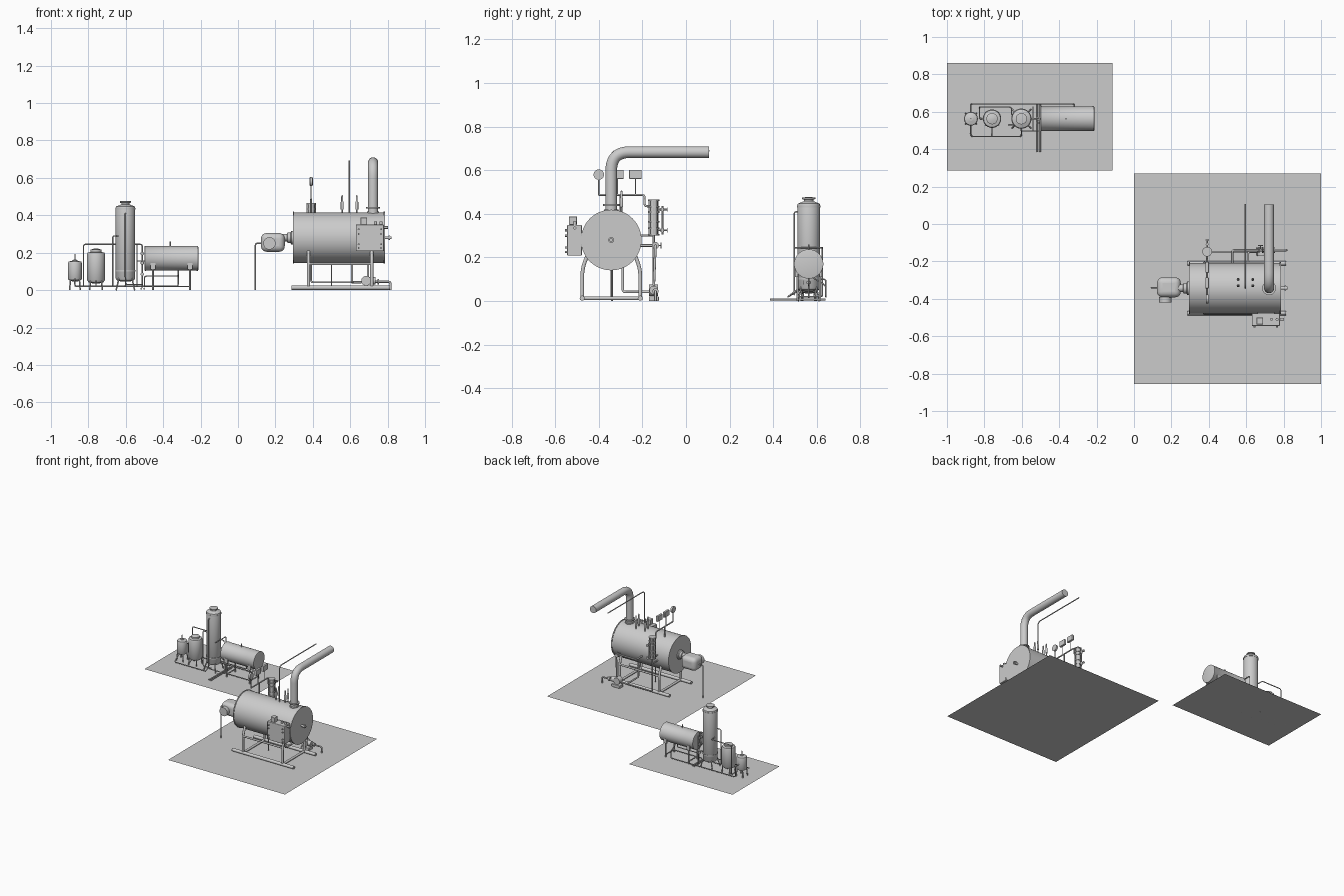
import bpy, math
from mathutils import Vector

if "Cube" in bpy.data.objects:
    bpy.data.objects.remove(bpy.data.objects["Cube"])


def finish(name, verts, faces, smooth=True):
    me = bpy.data.meshes.new(name)
    me.from_pydata(verts, [], faces)
    ob = bpy.data.objects.new(name, me)
    bpy.context.collection.objects.link(ob)
    if smooth:
        activate(ob)
        bpy.ops.object.shade_smooth_by_angle(angle=math.radians(35))
    return ob


def activate(ob):
    bpy.ops.object.select_all(action='DESELECT')
    ob.select_set(True)
    bpy.context.view_layer.objects.active = ob


def lathe(name, loc, profile, axis='Z', n=32):
    """Revolve (radius, height) pairs about an axis through loc."""
    vs, fs = [], []
    for r, h in profile:
        for i in range(n):
            t = 2 * math.pi * i / n
            a, b = r * math.cos(t), r * math.sin(t)
            p = {'Z': (a, b, h), 'X': (h, a, b), 'Y': (b, h, a)}[axis]
            vs.append(Vector(p) + Vector(loc))
    for k in range(len(profile) - 1):
        for i in range(n):
            j = (i + 1) % n
            fs.append((k * n + i, k * n + j, k * n + n + j, k * n + n + i))
    fs.append(tuple(reversed(range(n))))
    fs.append(tuple(range(len(vs) - n, len(vs))))
    return finish(name, vs, fs)


def cyl(name, loc, r, h, axis='Z', n=24):
    return lathe(name, loc, [(r, 0), (r, h)], axis, n)


def box(name, lo, hi, bevel=0.0, seg=3):
    vs = [(x, y, z) for x in (lo[0], hi[0]) for y in (lo[1], hi[1]) for z in (lo[2], hi[2])]
    fs = [(0, 1, 3, 2), (4, 6, 7, 5), (0, 4, 5, 1), (2, 3, 7, 6), (0, 2, 6, 4), (1, 5, 7, 3)]
    ob = finish(name, vs, fs, bevel > 0)
    if bevel:
        m = ob.modifiers.new('bevel', 'BEVEL')
        m.width, m.segments = bevel, seg
    return ob


def pipe(name, pts, r=0.004, bend=0.012, steps=5):
    """Round tube along a path with filleted corners."""
    p = [Vector(q) for q in pts]
    path = [p[0]]
    for a, b, c in zip(p, p[1:], p[2:]):
        d = min(bend, (a - b).length * .49, (c - b).length * .49)
        s, e = b + (a - b).normalized() * d, b + (c - b).normalized() * d
        for i in range(steps + 1):
            t = i / steps
            path.append(s * (1 - t) ** 2 + b * 2 * t * (1 - t) + e * t * t)
    path.append(p[-1])
    cu = bpy.data.curves.new(name, 'CURVE')
    cu.dimensions = '3D'
    cu.bevel_depth, cu.bevel_resolution, cu.use_fill_caps = r, 3 if r < .015 else 7, True
    sp = cu.splines.new('POLY')
    sp.points.add(len(path) - 1)
    for q, v in zip(sp.points, path):
        q.co = (*v, 1)
    ob = bpy.data.objects.new(name, cu)
    bpy.context.collection.objects.link(ob)
    activate(ob)
    bpy.ops.object.convert(target='MESH')
    bpy.ops.object.shade_smooth_by_angle(angle=math.radians(40))


# Floor slabs (flat sheets)
for name, x0, x1, y0, y1 in (('boiler_floor', 0, 1, -.855, .27), ('treatment_floor', -1, -.115, .285, .86)):
    finish(name, [(x0, y0, 0), (x1, y0, 0), (x1, y1, 0), (x0, y1, 0)], [(0, 1, 2, 3)], False)

# Boiler shell with end rims
BY, BZ = -.343, .28
lathe('boiler_shell', (0, BY, BZ), [(.130, .293), (.139, .293), (.139, .3), (.135, .3), (.135, .778),
                                    (.139, .778), (.139, .785), (.130, .785)], 'X', 64)
lathe('rear_nozzle', (0, BY, BZ), [(.008, .78), (.008, .805), (.013, .805), (.013, .812), (.008, .812), (.008, .82)], 'X')

# Burner
lathe('burner_neck', (0, BY, BZ), [(.02, .235), (.02, .262), (.028, .265), (.028, .28), (.036, .285), (.036, .295)], 'X')
box('burner_housing', (.123, -.392, .205), (.25, -.285, .305), .03, 5)
cyl('burner_motor', (.168, -.419, .25), .033, .03, 'Y')
pipe('fuel_line', [(.13, -.34, .25), (.093, -.34, .25), (.093, -.34, 0)], .004)

# Skid rails, cross bars and bent legs
for s in (-1, 1):
    y = BY + s * .133
    pipe('skid_rail', [(.287, y, .013), (.812, y, .013)], .012)
    pipe('leg_tie_bar', [(.375, y, .14), (.715, y, .14)], .007)
    for x in (.377, .715):
        pipe('leg', [(x, y, .015), (x, y, .15), (x, BY + s * .105, .22)], .009, .04)
for x in (.377, .715):
    pipe('cross_bar', [(x, BY - .133, .013), (x, BY + .133, .013)], .009)

# Flue
pipe('flue_pipe', [(.722, BY, .38), (.722, BY, .683), (.722, .105, .683)], .027, .085, 14)
cyl('flue_flange', (.722, BY, .437), .037, .008)
cyl('flue_collar', (.722, BY, .40), .033, .02)

# Steam vent line and safety valves on the crown
pipe('vent_line', [(.595, BY, .40), (.595, BY, .69), (.595, .107, .69)], .004, .03)
for x in (.557, .635):
    for y in (-.33, -.296):
        lathe('safety_valve', (x, y, 0), [(.004, .4), (.004, .43), (.008, .432), (.008, .47), (.005, .475),
                                          (.005, .5), (.002, .508)], n=16)

# Pressure gauge manifold
GX = .391
pipe('gauge_manifold', [(GX, -.4, .487), (GX, -.19, .487), (GX, -.19, .435), (GX, -.15, .435)], .005)
for y in (-.4, -.315, -.232):
    pipe('gauge_riser', [(GX, y, .484), (GX, y, .57)], .003)
cyl('pressure_gauge', (GX - .007, -.4, .58), .024, .014, 'X')
for y in (-.315, -.232):
    box('pressure_switch', (GX - .009, y - .029, .56), (GX + .009, y + .029, .602), .003)
pipe('manifold_feed', [(GX, -.3, .40), (GX, -.3, .487)], .005)

# Water level column with ribs and sight glass
CY = -.148
cyl('level_column', (GX, CY, .3), .02, .165)
for z in (.3, .33, .36, .405, .43, .458):
    cyl('column_flange', (GX, CY, z), .026, .007)
for i in range(8):
    t = i * math.pi / 4
    cyl('column_rod', (GX + .023 * math.cos(t), CY + .023 * math.sin(t), .3), .002, .165, n=8)
for z in (.3, .257):
    pipe('column_link', [(GX, -.22, z), (GX, CY, z)], .005)
for z in (.325, .42):
    pipe('glass_arm', [(GX, CY, z), (GX, -.085, z)], .004)
    cyl('glass_cock', (GX, -.108, z - .008), .008, .016, n=12)
    cyl('cock_wheel', (GX, -.088, z), .01, .004, 'Y', 12)
cyl('sight_glass', (GX, -.108, .305), .004, .13, n=12)

# Blowdown piping under the shell
pipe('column_drain', [(GX, CY, .31), (GX, CY, .042), (.61, CY, .042)], .005)
pipe('shell_blowdown', [(.61, -.29, .17), (.61, -.29, .042), (.61, CY, .042), (.66, CY, .042)], .006)
pipe('bottom_drain', [(.5, BY, .15), (.5, BY, .013)], .003)

# Feed pump and feed line
box('pump_base', (.655, -.17, 0), (.725, -.125, .022), .003)
cyl('pump_casing', (.685, -.17, .05), .026, .042, 'Y')
cyl('pump_motor', (.685, CY, .05), .02, .05, 'X')
pipe('feed_line', [(.695, CY, .06), (.695, -.14, .255), (.525, -.14, .255), (.525, -.215, .255)], .006)
for x in (.665, .685):
    cyl('feed_valve', (x, -.14, .255), .016, .006, 'X', 16)
cyl('feed_valve_wheel', (.676, -.118, .255), .014, .005, 'Y', 16)
pipe('feed_valve_stem', [(.676, -.14, .255), (.676, -.115, .255)], .003)
pipe('pump_suction', [(.72, -.14, .045), (.815, -.14, .045), (.815, -.14, 0)], .006)
cyl('suction_flange', (.745, -.14, .045), .014, .01, 'X', 16)

# Control cabinet
box('control_cabinet', (.63, -.545, .208), (.78, -.478, .35), .004)
box('cabinet_bracket', (.66, -.48, .24), (.75, -.45, .32))
box('cabinet_top_switch', (.655, -.537, .35), (.69, -.5, .388), .003)
for x in (.735, .765):
    cyl('cabinet_gland', (x, -.51, .348), .008, .018, n=12)
for x in (.645, .765):
    for z in (.225, .245, .3, .325):
        cyl('cabinet_knob', (x, -.554, z), .005, .012, 'Y', 12)
cyl('cabinet_siren', (.778, -.51, .335), .007, .025, 'X', 12)

# Water treatment vessels on splayed legs
TY = .563


def vessel(name, x, profile, r, leg_top, spread):
    lathe(name, (x, TY, 0), profile, n=40)
    for i in range(4):
        t = math.pi / 4 + i * math.pi / 2
        c, s = math.cos(t), math.sin(t)
        pipe(name + '_leg', [(x + c * r, TY + s * r, leg_top), (x + c * spread, TY + s * spread, 0)], .004)


vessel('dosing_tank', -.872, [(.01, .045), (.034, .055), (.037, .06), (.037, .145), (.034, .152), (.012, .158),
                              (.012, .162), (.003, .163), (.003, .192)], .032, .07, .04)
vessel('brine_tank', -.759, [(.015, .035), (.04, .042), (.049, .055), (.049, .19), (.045, .2), (.03, .204),
                             (.03, .216), (.01, .222)], .042, .06, .047)
vessel('softener_column', -.602, [(.02, .045), (.045, .052), (.052, .062), (.052, .44), (.05, .447), (.022, .458),
                                  (.022, .465), (.03, .468), (.03, .475), (.01, .477)], .045, .075, .07)
for z in (.1, .43):
    cyl('column_band', (-.602, TY, z), .054, .008, n=40)

# Horizontal storage tank and its cradle
lathe('storage_tank', (0, TY, .17), [(.06, -.5), (.067, -.498), (.067, -.492), (.066, -.49), (.066, -.222),
                                     (.067, -.22), (.067, -.214), (.06, -.212)], 'X', 48)
cyl('tank_vent', (-.363, TY, .23), .004, .03, n=12)
for x in (-.455, -.257):
    for s in (-1, 1):
        pipe('tank_leg', [(x, TY + s * .052, 0), (x, TY + s * .052, .13)], .005)
        box('tank_saddle', (x - .014, TY + s * .056 - .006, .11), (x + .014, TY + s * .056 + .006, .145))
    pipe('tank_cross_bar', [(x, TY - .052, .02), (x, TY + .052, .02)], .004)

# Treatment plant pipework
P = .0035
pipe('dosing_line', [(-.872, TY, .1), (-.872, .642, .1), (-.872, .642, .02), (-.32, .642, .02), (-.32, .642, .07), (-.32, TY, .12)], P)
pipe('floor_header', [(-.872, .53, .06), (-.872, .468, .02), (-.602, .468, .02), (-.602, .52, .06)], P)
pipe('brine_drain', [(-.759, .53, .055), (-.759, .468, .02)], P)
pipe('brine_riser', [(-.81, TY, .02), (-.826, TY, .02), (-.826, .625, .02), (-.826, .625, .245), (-.655, .625, .245),
                     (-.655, .58, .245), (-.63, .58, .245)], P)
pipe('column_front_riser', [(-.602, .52, .41), (-.602, .497, .41), (-.602, .497, .03), (-.51, .497, .03)], P)
pipe('column_side_loop', [(-.63, .53, .29), (-.67, .53, .29), (-.67, .53, .02), (-.602, .53, .02)], P)
pipe('column_outlet', [(-.56, TY, .245), (-.512, TY, .245), (-.512, TY, .015)], P)
pipe('column_cross_line', [(-.54, .497, .245), (-.54, .625, .245), (-.54, .625, .02)], P)
pipe('tank_inlet', [(-.54, TY, .155), (-.495, TY, .155)], P)
pipe('tank_drain', [(-.32, TY, .12), (-.32, TY, .075), (-.5, TY, .075), (-.5, TY, .02)], P)
pipe('tank_floor_line', [(-.5, .52, .02), (-.257, .52, .02)], P)
for x in (-.517, -.502):
    pipe('waste_line', [(x, .64, .008), (x, .385, .008)], .005)
for z in (.08, .14, .19):
    cyl('outlet_valve', (-.512, TY, z), .01, .01, n=12)
    cyl('outlet_valve_wheel', (-.512, TY - .025, z + .005), .009, .004, 'Y', 12)
